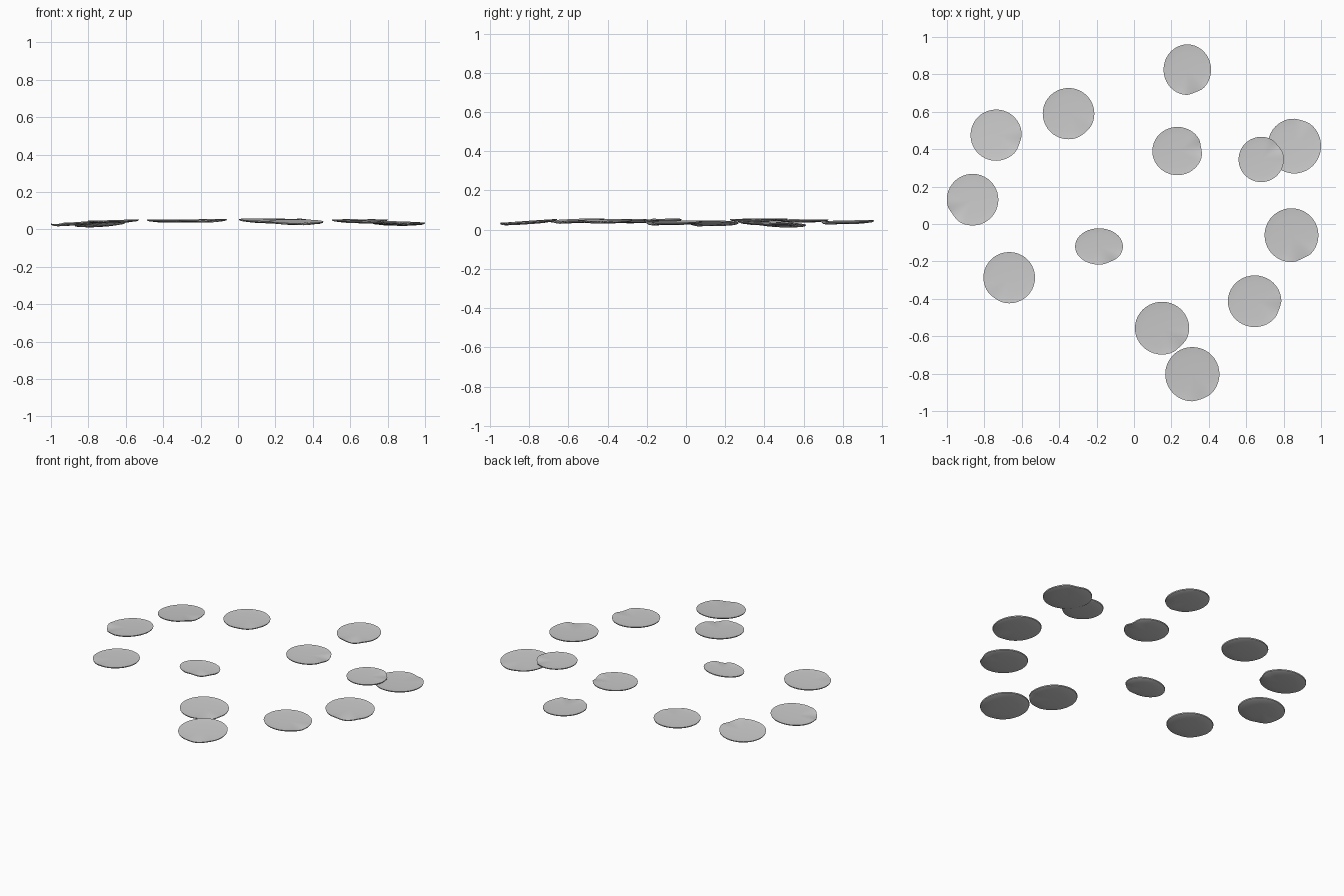
import bpy, bmesh, math

if "Cube" in bpy.data.objects:
    bpy.data.objects.remove(bpy.data.objects["Cube"])

N = 40
# x, y, radius x, radius y, rim height, tilt along x, tilt along y, crease angle (deg), crease size
PADS = [
    (0.285, 0.825, .127, .135, .045, -.02, .02, -70, .9),
    (-0.35, 0.590, .138, .137, .053, .00, .00, -50, .4),
    (-0.737, 0.475, .137, .137, .032, .06, -.05, -20, .7),
    (-0.863, 0.130, .138, .138, .038, .07, -.01, 215, .9),
    (-0.667, -0.287, .138, .137, .050, .03, .00, 235, .4),
    (-0.187, -0.120, .128, .097, .053, .02, .02, -60, .8),
    (0.232, 0.390, .134, .129, .056, -.01, .01, 10, .9),
    (0.680, 0.345, .121, .121, .054, -.01, .00, 40, .8),
    (0.857, 0.417, .143, .147, .037, -.01, -.03, 75, .5),
    (0.842, -0.060, .144, .144, .041, -.03, .02, -65, .9),
    (0.645, -0.413, .143, .138, .049, -.03, .01, -20, .7),
    (0.150, -0.557, .145, .141, .051, -.03, .04, -45, .8),
    (0.312, -0.803, .145, .145, .044, -.01, .07, -70, .5),
]
# cross-section of a leaf: radius fraction, height below rim (top centre to bottom centre)
PROFILE = [(.35, -.003), (.7, -.002), (.93, -.001), (1, 0), (.985, -.006), (.9, -.010), (.55, -.015)]


def leaf(i, x, y, rx, ry, z, tx, ty, angle, crease):
    bm = bmesh.new()

    def point(f, h, t):
        # narrow edge folds that sag and flatten the outline a little
        d = math.remainder(t - math.radians(angle), math.tau)
        fold = crease * (math.exp(-(d / .28) ** 2) - .35 * math.exp(-((abs(d) - .5) / .2) ** 2))
        k = f * (1 - .05 * max(fold, 0))
        dx, dy = k * rx * math.cos(t), k * ry * math.sin(t)
        return bm.verts.new((x + dx, y + dy, max(.003, z + h + tx * dx + ty * dy - .009 * fold * f ** 4)))

    rings = [[point(f, h, math.tau * j / N) for j in range(N)] for f, h in PROFILE]
    top = point(0, -.003, 0)
    bottom = point(0, -.016, 0)
    for j in range(N):
        k = (j + 1) % N
        bm.faces.new((top, rings[0][j], rings[0][k]))
        bm.faces.new((bottom, rings[-1][k], rings[-1][j]))
        for a, b in zip(rings, rings[1:]):
            bm.faces.new((a[j], b[j], b[k], a[k]))
    bmesh.ops.recalc_face_normals(bm, faces=bm.faces)
    mesh = bpy.data.meshes.new("floating_leaf")
    bm.to_mesh(mesh)
    bm.free()
    obj = bpy.data.objects.new(f"floating_leaf_{i + 1}", mesh)
    bpy.context.collection.objects.link(obj)
    bpy.ops.object.select_all(action='DESELECT')
    obj.select_set(True)
    bpy.context.view_layer.objects.active = obj
    bpy.ops.object.shade_smooth_by_angle(angle=math.radians(35))


# scattered floating leaves
for i, p in enumerate(PADS):
    leaf(i, *p)
